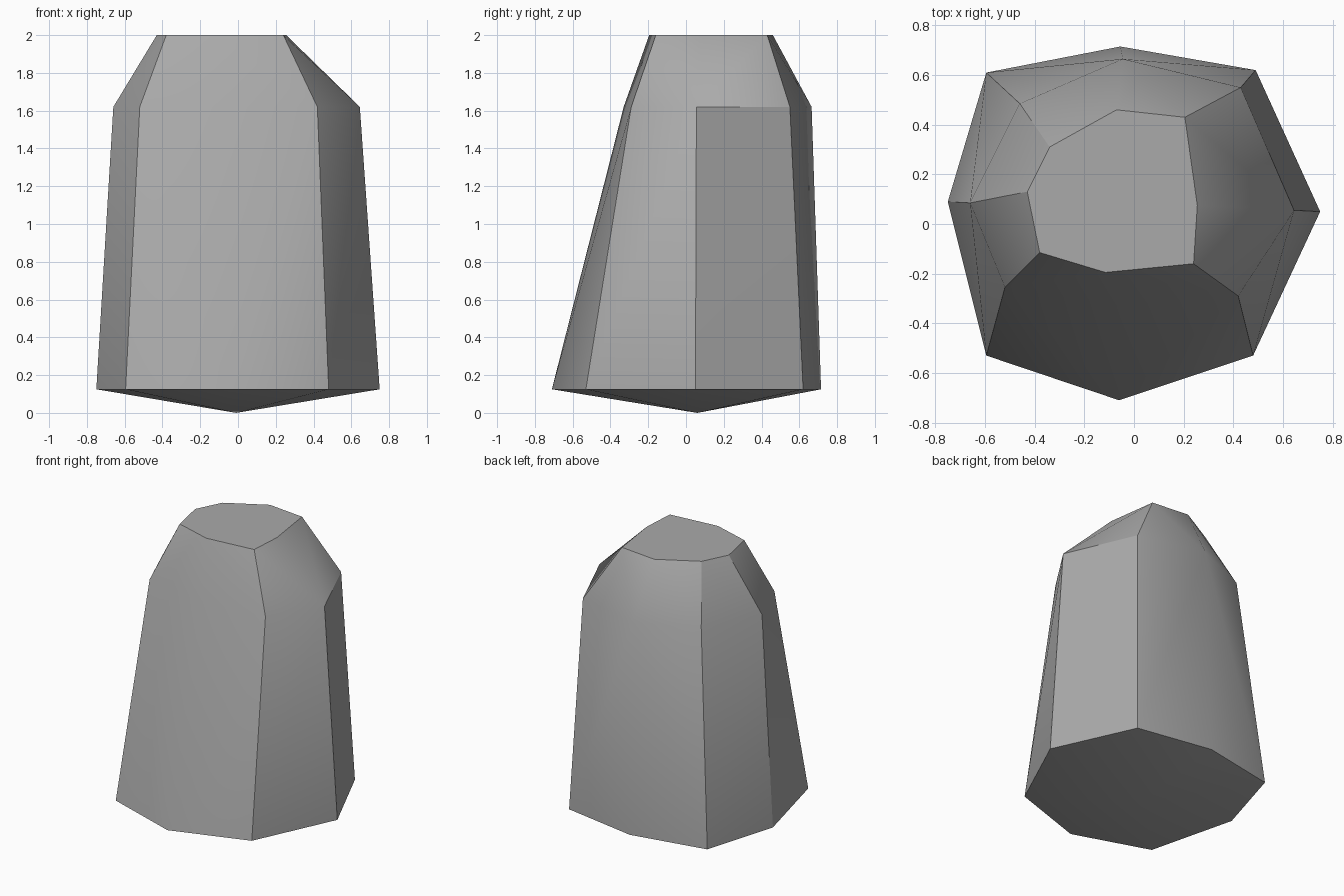
import bpy
import bmesh
import math

cube = bpy.data.objects.get("Cube")
if cube:
    bpy.data.objects.remove(cube, do_unlink=True)

# One grey stone material
stone = bpy.data.materials.new("stone_grey")
stone.use_nodes = True
grey = (0.4, 0.4, 0.4, 1)
stone.diffuse_color = grey
stone.node_tree.nodes["Principled BSDF"].inputs["Base Color"].default_value = grey

# Irregular eight-sided outlines, by height: base rim, shoulder, flat top
sections = {
    0.125: [(-.75, .09), (-.595, .61), (-.055, .715), (.49, .62),
            (.75, .05), (.48, -.53), (-.06, -.71), (-.595, -.53)],
    1.62: [(-.66, .085), (-.46, .485), (-.045, .665), (.43, .55),
           (.645, .055), (.42, -.29), (-.055, -.33), (-.52, -.255)],
    2.0: [(-.43, .13), (-.34, .31), (-.07, .46), (.205, .43),
          (.255, .075), (.24, -.16), (-.115, -.195), (-.38, -.115)],
}

# Stone body: rings skinned as a convex block with a shallow pointed underside
bm = bmesh.new()
for z, outline in sections.items():
    for x, y in outline:
        bm.verts.new((x, y, z))
bm.verts.new((-.01, .06, 0))
bmesh.ops.convex_hull(bm, input=bm.verts)
bmesh.ops.dissolve_limit(bm, angle_limit=math.radians(0.5),
                         verts=bm.verts, edges=bm.edges)
bmesh.ops.recalc_face_normals(bm, faces=bm.faces)

mesh = bpy.data.meshes.new("stone_block")
bm.to_mesh(mesh)
bm.free()
mesh.materials.append(stone)
block = bpy.data.objects.new("stone_block", mesh)
bpy.context.collection.objects.link(block)

# Soft facets with crisp main corners
bpy.context.view_layer.objects.active = block
block.select_set(True)
bpy.ops.object.shade_smooth_by_angle(angle=math.radians(30))
